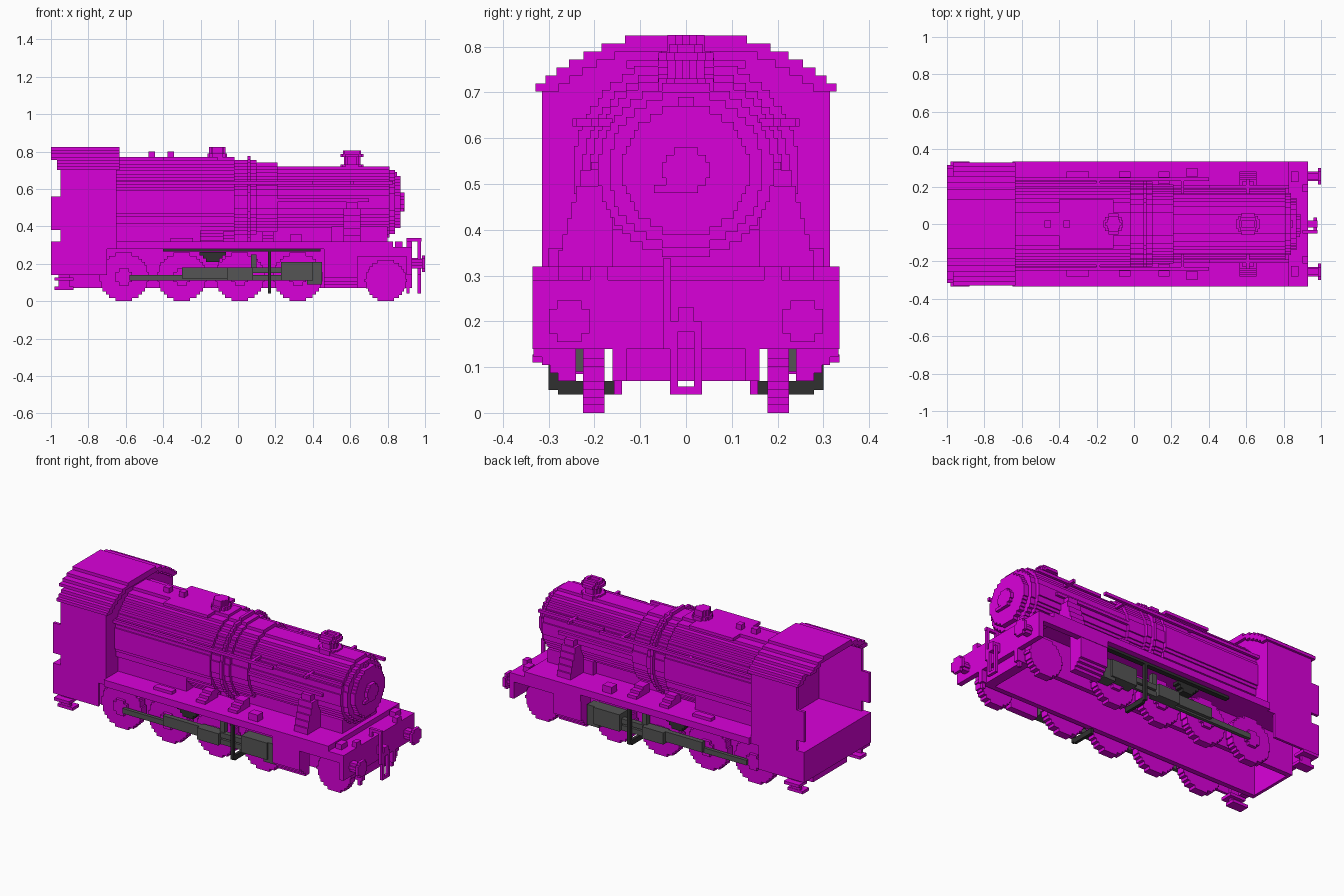
import bpy, bmesh, math

default_cube = bpy.data.objects.get("Cube")
if default_cube:
    bpy.data.objects.remove(default_cube, do_unlink=True)

# Shared dimensions
STEP = .0175
REAR, CAB_BACK, CAB_FRONT, NOSE, TIP = -1, -.95, -.65, .93, 1
SIDE, CAB_SIDE, FRAME, WHEEL_IN, WHEEL_OUT = .335, .315, .16, .178, .225
FOOT, FRAME_LOW, BEAM_LOW, PLATE_LOW, PLATE = .04, .07, .14, .28, .32
AXIS, EAVES, ROOF = .53, .7, .825
BOILER_TOP = .77
CHIMNEY, DOME, PONY = .61, -.11, .79


def material(name, red, green, blue):
    made = bpy.data.materials.new(name)
    made.use_nodes = True
    colour = (red, green, blue, 1)
    made.diffuse_color = colour
    made.node_tree.nodes["Principled BSDF"].inputs["Base Color"].default_value = colour
    return made


MAGENTA = material("magenta", .7, 0, .7)
GREY = material("steel grey", .09, .09, .09)
DARK = material("dark iron", .03, .03, .03)


def prism(name, axis, outline, span, mat=MAGENTA, mirror=False):
    """Extrude an outline along an axis, optionally mirrored across the centre line."""
    place = {"x": lambda u, v, along: (along, u, v),
             "y": lambda u, v, along: (u, along, v),
             "z": lambda u, v, along: (u, v, along)}[axis]
    bm = bmesh.new()
    start, end = ([bm.verts.new(place(u, v, along)) for u, v in outline] for along in span)
    bm.faces.new(start)
    bm.faces.new(end)
    for i in range(len(outline)):
        bm.faces.new((start[i - 1], start[i], end[i], end[i - 1]))
    bmesh.ops.recalc_face_normals(bm, faces=bm.faces)
    mesh = bpy.data.meshes.new(name)
    bm.to_mesh(mesh)
    bm.free()
    mesh.materials.append(mat)
    part = bpy.data.objects.new(name, mesh)
    bpy.context.collection.objects.link(part)
    if mirror:
        part.modifiers.new("mirror", "MIRROR").use_axis = (False, True, False)


def box(name, x, y, z, mat=MAGENTA, mirror=False):
    outline = [(x[0], y[0]), (x[1], y[0]), (x[1], y[1]), (x[0], y[1])]
    prism(name, "z", outline, z, mat, mirror)


def pair(name, x, y, z, mat=MAGENTA):
    box(name, x, y, z, mat, mirror=True)


def around(centre, half):
    return centre - half, centre + half


def across(half):
    return -half, half


def thin(start):
    return start, start + STEP


def stepped(rows, centre=0):
    """Outline of stacked rows (bottom, top, half width)."""
    right = [(centre + half, v) for low, high, half in rows for v in (low, high)]
    left = [(2 * centre - u, v) for u, v in reversed(right)]
    outline = []
    for point in right + left:
        if not outline or math.dist(point, outline[-1]) > STEP / 100:
            outline.append(point)
    return outline


def disc_rows(radius, centre):
    count = max(2, round(2 * radius / STEP))
    height = 2 * radius / count
    rows = []
    for i in range(count):
        low = i * height - radius
        half = math.sqrt(radius ** 2 - (low + height / 2) ** 2)
        rows.append((centre + low, centre + low + height,
                     max(STEP, round(2 * half / STEP) * STEP / 2)))
    return rows


def disc(name, axis, centre, radius, span, mirror=False):
    u, v = centre
    prism(name, axis, stepped(disc_rows(radius, v), u), span, mirror=mirror)


# Chassis: hollow frames, running plate and beams
box("cab_floor", x=(REAR, CAB_FRONT), y=across(CAB_SIDE), z=(PLATE_LOW, PLATE))
box("running_plate", x=(CAB_FRONT, .83), y=across(SIDE), z=(PLATE_LOW, PLATE))
box("front_platform", x=(.83, NOSE), y=across(SIDE), z=(.25, .29))
pair("front_valance", x=(.46, NOSE), y=(.3, SIDE), z=(.24, PLATE_LOW))
pair("main_frame", x=(CAB_BACK, NOSE), y=(FRAME - .03, FRAME), z=(FRAME_LOW, PLATE_LOW))
box("rear_beam", x=(REAR, CAB_BACK), y=across(CAB_SIDE), z=(BEAM_LOW, PLATE_LOW))
box("rear_plate", x=thin(CAB_BACK), y=across(FRAME), z=(FRAME_LOW, PLATE_LOW))
pair("cab_valance", x=(CAB_BACK, -.7), y=(.3, CAB_SIDE), z=(BEAM_LOW, PLATE_LOW))
box("buffer_beam", x=(NOSE - .03, NOSE), y=across(SIDE), z=(BEAM_LOW, .29))
box("front_plate", x=(.84, NOSE - .03), y=across(FRAME), z=(FRAME_LOW, PLATE_LOW))

# Skirt ahead of the cylinders, stepping inward toward its foot
for i in range(4):
    low = FRAME_LOW + STEP * i
    pair("front_skirt", x=(.46, .64), y=(.24, PLATE_LOW + STEP * i),
         z=(low, low + STEP if i < 3 else PLATE_LOW))

# Steps below the cab
pair("rear_step_hanger", x=around(-.93, .03), y=thin(.28), z=(.06, PLATE_LOW))
pair("rear_step_tread", x=around(-.93, .05), y=(.26, SIDE), z=thin(.11))
pair("rear_step_foot", x=around(-.93, .05), y=(.24, .3), z=thin(.06))

# Wheels
for i in range(4):
    hub = (-.61 + i * .31, .13)
    disc(f"driving_wheel_{i}", "y", hub, hub[1], (WHEEL_IN, WHEEL_OUT), mirror=True)
    disc(f"wheel_hub_{i}", "y", hub, .045, thin(WHEEL_OUT), mirror=True)
disc("leading_wheel", "y", (PONY, .11), .11, (WHEEL_IN, WHEEL_OUT), mirror=True)

# Boiler: barrels stepping down toward the smokebox door
box("boiler_cradle", x=(CAB_FRONT, .8), y=across(.13), z=(PLATE, .42))
box("firebox_base", x=(CAB_FRONT, -.2), y=across(.2), z=(PLATE, .4))
box("smokebox_saddle", x=(.5, .8), y=across(FRAME), z=(PLATE_LOW, .4))
back = CAB_FRONT
for label, front, radius in (("rear_barrel", -.02, .24), ("middle_barrel", .1, .225),
                             ("taper", .21, .21), ("front_barrel", .81, .19),
                             ("smokebox_ring", .84, .17), ("smokebox_door", .87, .14),
                             ("door_boss", .89, .05)):
    disc(label, "x", (0, AXIS), radius, (back, front))
    back = front
disc("boiler_band", "x", (0, AXIS), .245, thin(.05))
box("door_handle", x=thin(.87), y=(-FRAME_LOW, 0), z=thin(.48))
box("smokebox_lamp", x=(.8, .85), y=across(STEP), z=(.63, .69))

# Handrails and piping
RAIL = .625
pair("rear_handrail", x=(CAB_FRONT, .4), y=thin(.23), z=thin(RAIL))
pair("front_handrail", x=(.4, .83), y=thin(.19), z=thin(RAIL))
pair("lower_pipe", x=(CAB_FRONT, .7), y=thin(.19), z=thin(AXIS))
for post in (-.2, .25, .6):
    pair("handrail_post", x=thin(post), y=(FRAME, .24), z=thin(RAIL))

# Fittings along the top
box("top_cover", x=(-.4, DOME), y=across(.13), z=thin(BOILER_TOP - STEP))
disc("dome_base", "z", (DOME, 0), .055, (BOILER_TOP - STEP, .79))
disc("dome_cap", "z", (DOME, 0), .04, (.79, ROOF))
for valve in (-.46, -.36):
    box("safety_valve", x=around(valve, STEP), y=across(STEP), z=(AXIS + .2, .8))
disc("chimney_base", "z", (CHIMNEY, 0), .06, (EAVES, EAVES + .03))
disc("chimney_stack", "z", (CHIMNEY, 0), .04, (EAVES, BOILER_TOP))
disc("chimney_rim", "z", (CHIMNEY, 0), .06, thin(BOILER_TOP))
pair("chimney_lip_side", x=around(CHIMNEY, .04), y=thin(.02), z=thin(BOILER_TOP + STEP))
for shift in across(.04):
    box("chimney_lip_end", x=around(CHIMNEY + shift, STEP / 2), y=across(.02),
        z=thin(BOILER_TOP + STEP))

# Outside steam pipes, leaning in toward the smokebox
for i in range(6):
    low = PLATE + 2 * STEP * i
    pair("steam_pipe", x=around(CHIMNEY, .045 if i < 5 else .03),
         y=(FRAME, .28 - .01 * i), z=(low, low + 2 * STEP))

# Small fittings on the running plate
for bracket in (-.05, FRAME):
    for i in range(3):
        pair("plate_bracket", x=around(bracket, .03), y=(FRAME, PLATE_LOW - i * .03),
             z=(PLATE, PLATE + STEP * (i + 1)))
pair("oil_box", x=around(.31, .03), y=(.25, .3), z=(PLATE, .36))
pair("sand_box", x=around(-.3, .06), y=(.24, .28), z=thin(PLATE))


# Cab: open at the back under an arched hollow roof
def roof_half(height):
    drop = max(0, ROOF - height)
    return math.sqrt(drop - drop ** 2)


pair("cab_side", x=(CAB_BACK, CAB_FRONT), y=(CAB_SIDE - STEP, CAB_SIDE), z=(PLATE, EAVES + STEP))
pair("cab_rear_rail", x=(REAR, CAB_BACK), y=(CAB_SIDE - STEP, CAB_SIDE), z=(.38, .56))
wall = [(PLATE, EAVES, CAB_SIDE - STEP)]
for i in range(7):
    low = EAVES + i * STEP + .002
    high = low + STEP
    back = CAB_BACK - STEP if i < 3 else REAR
    inner = roof_half(high) - .03 if i < 5 else 0
    pair("roof_step", x=(back, CAB_FRONT + STEP), y=(inner, roof_half(low)), z=(low, high))
    if i < 5:
        wall.append((wall[-1][1], high, roof_half(low) - STEP))
prism("cab_front_wall", "x", stepped(wall), (CAB_FRONT - STEP, CAB_FRONT))

# Front buffers, coupling and hoses
buffer = (.255, .2)
disc("buffer_shank", "x", buffer, .026, (NOSE, TIP), mirror=True)
disc("buffer_head", "x", buffer, .045, (TIP - STEP, TIP), mirror=True)
box("coupling_hook", x=(NOSE, .98), y=across(STEP), z=(WHEEL_IN, .23))
pair("coupling_link", x=thin(.96), y=thin(STEP), z=(FOOT, buffer[1]))
box("coupling_end", x=thin(.96), y=across(2 * STEP), z=thin(FOOT))
box("brake_hose_top", x=(.9, .98), y=thin(-.05), z=thin(PLATE))
box("brake_hose_root", x=thin(.9), y=thin(-.05), z=(.29, PLATE))
box("brake_hose", x=thin(.96), y=thin(-.05), z=(BEAM_LOW, PLATE))
pair("guard_iron", x=thin(.9), y=thin(BEAM_LOW), z=(FOOT, BEAM_LOW))
pair("lamp_iron", x=(.9, NOSE), y=around(.19, .02), z=(.29, PLATE))
pair("platform_box", x=around(.86, .02), y=(WHEEL_OUT, PLATE_LOW), z=(.29, PLATE))

# Motion: cylinders, rods and brackets
ROD = (.11, .14)
pair("cylinder", x=(.23, .4), y=(.2, .3), z=(.11, .21), mat=GREY)
pair("cylinder_end", x=(.37, .45), y=(WHEEL_OUT, .29), z=(.09, .21), mat=GREY)
pair("slide_bar", x=(-.05, .23), y=(.25, .28), z=(.15, .18), mat=GREY)
pair("crosshead", x=(-.06, .08), y=(.24, .3), z=(.11, .18), mat=GREY)
pair("piston_rod", x=(.08, .23), y=thin(.26), z=ROD, mat=GREY)
pair("connecting_rod", x=(-.3, -.05), y=(.25, .28), z=(.12, .18), mat=GREY)
pair("coupling_rod", x=(-.58, .1), y=(.24, .26), z=ROD, mat=GREY)
pair("valve_rod", x=(.07, .1), y=(.24, .27), z=(.18, .25), mat=GREY)
pair("motion_beam", x=(-.4, .44), y=(.27, .3), z=(.265, PLATE_LOW), mat=DARK)
for i in range(3):
    low = .21 + STEP * i
    pair("expansion_link", x=around(-.135, STEP * (i + 2)), y=(.24, .28), z=thin(low), mat=DARK)
pair("motion_bracket", x=thin(FRAME), y=(.28, .3), z=(.05, PLATE_LOW), mat=DARK)
pair("bracket_foot", x=thin(FRAME), y=(BEAM_LOW, .28), z=(FOOT, FRAME_LOW), mat=DARK)
